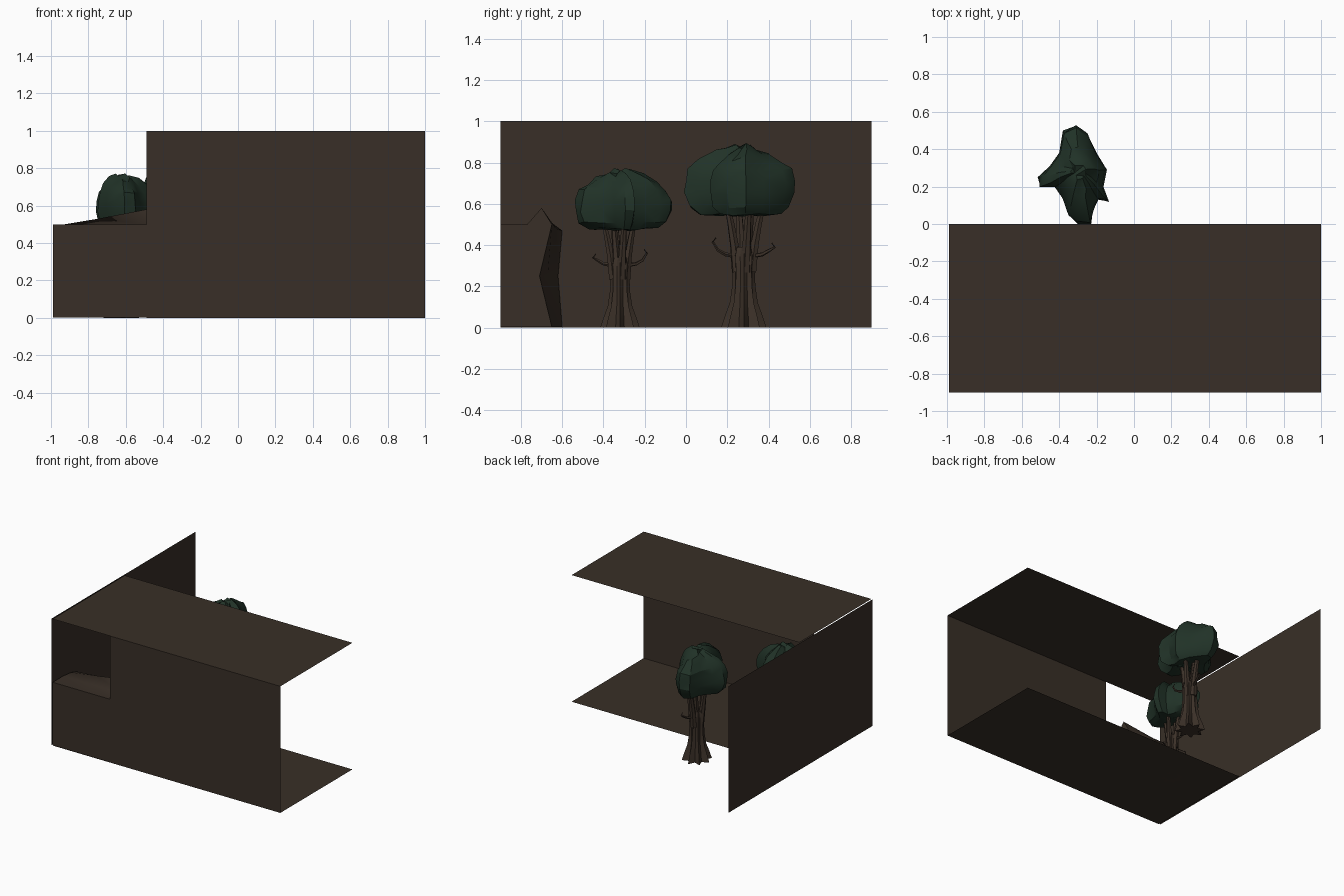
import bpy, bmesh, math, random
from mathutils import Vector, Matrix

if "Cube" in bpy.data.objects:
    bpy.data.objects.remove(bpy.data.objects["Cube"])

random.seed(4)


def mat(name, rgb):
    m = bpy.data.materials.new(name)
    m.diffuse_color = (*rgb, 1)
    m.use_nodes = True
    m.node_tree.nodes["Principled BSDF"].inputs["Base Color"].default_value = m.diffuse_color
    return m


EARTH = mat("dark earth brown", (0.040, 0.028, 0.020))
BARK = mat("bark brown", (0.044, 0.030, 0.021))
LEAF = mat("dark leaf green", (0.0150, 0.0320, 0.0205))


def finish(bm, name, material, smooth=None, matrix=None):
    bmesh.ops.recalc_face_normals(bm, faces=bm.faces)
    if matrix:
        bm.transform(matrix)
    me = bpy.data.meshes.new(name)
    bm.to_mesh(me)
    bm.free()
    ob = bpy.data.objects.new(name, me)
    bpy.context.collection.objects.link(ob)
    me.materials.append(material)
    if smooth:
        bpy.ops.object.select_all(action='DESELECT')
        ob.select_set(True)
        bpy.context.view_layer.objects.active = ob
        bpy.ops.object.shade_smooth_by_angle(angle=math.radians(smooth))
    return ob


def loft(bm, rings):
    """Skin a list of closed rings and cap both ends."""
    vs = [[bm.verts.new(p) for p in r] for r in rings]
    n = len(vs[0])
    for a, b in zip(vs, vs[1:]):
        for i in range(n):
            j = (i + 1) % n
            bm.faces.new((a[i], a[j], b[j], b[i]))
    bm.faces.new(vs[0][::-1])
    bm.faces.new(vs[-1])


def panel(name, corners):
    bm = bmesh.new()
    bm.faces.new([bm.verts.new(c) for c in corners])
    me = finish(bm, name, EARTH)
    return me


# thin panels: floor, ceiling, front wall, long left wall
for name, z in (("floor", 0), ("ceiling", 1)):
    panel(name, [(-.99, -.9, z), (1, -.9, z), (1, 0, z), (-.99, 0, z)])
panel("front_wall", [(-.49, -.9, 0), (1, -.9, 0), (1, -.9, 1), (-.49, -.9, 1)])
panel("left_wall", [(-1, .9, 0), (-1, -.9, 0), (-1, -.9, 1), (-1, .9, 1)])

# rocky bank filling the gap at the front left
bank_end = [(-.9, .003), (-.65, .003), (-.71, .25), (-.65, .5), (-.70, .58), (-.77, .5), (-.9, .5)]
bank_mid = [(-.9, .003), (-.63, .003), (-.67, .25), (-.63, .48), (-.68, .53), (-.77, .5), (-.9, .5)]
bank_wall = [(-.9, .003), (-.60, .003), (-.62, .25), (-.60, .47), (-.67, .49), (-.77, .5), (-.9, .5)]
bm = bmesh.new()
loft(bm, [[(x, y, z) for y, z in prof]
          for x, prof in ((-.99, bank_wall), (-.75, bank_mid), (-.49, bank_end))])
finish(bm, "rock_bank", EARTH, 50)


def tube(bm, pts, r0, r1, sides=6):
    """Tapered limb along a path."""
    pts = [Vector(p) for p in pts]
    rings = []
    for k, p in enumerate(pts):
        d = (pts[min(k + 1, len(pts) - 1)] - pts[max(k - 1, 0)]).normalized()
        q = d.to_track_quat('Z', 'Y')
        r = r0 + (r1 - r0) * k / (len(pts) - 1)
        rings.append([p + q @ Vector((r * math.cos(t), r * math.sin(t), 0))
                      for t in (2 * math.pi * i / sides for i in range(sides))])
    loft(bm, rings)


# crown outline seen from above, relative to the trunk
OUTLINE = [(-.02, .245), (-.09, .22), (-.11, .10), (-.16, .03), (-.225, -.03), (-.21, -.08),
           (-.13, -.08), (-.09, -.14), (-.06, -.23), (-.01, -.28), (.06, -.29), (.07, -.21),
           (.10, -.15), (.155, -.16), (.125, -.08), (.145, .01), (.09, .10), (.04, .20)]
CROWN_RINGS = [(.35, .545), (.72, .55), (.92, .585), (1, .65), (.99, .71),
               (.92, .765), (.74, .81), (.50, .85), (.22, .875)]


def tree(prefix, x, y, scale, turn):
    mtx = (Matrix.Translation((x, y, 0)) @ Matrix.Rotation(turn, 4, 'Z')
           @ Matrix.Scale(scale, 4))
    # fluted trunk with a flared root base
    bm = bmesh.new()
    rings = []
    for r, z, flute in ((.105, 0, .22), (.09, .05, .2), (.066, .12, .16), (.055, .2, .12),
                        (.052, .28, .1), (.056, .35, .1), (.045, .39, .1)):
        rings.append([(r * (1 + flute * (-1) ** i - flute * .8) * math.cos(math.pi * i / 8),
                       r * (1 + flute * (-1) ** i - flute * .8) * math.sin(math.pi * i / 8), z)
                      for i in range(16)])
    loft(bm, rings)
    finish(bm, prefix + "_trunk", BARK, 30, mtx)
    # main limbs rising into the crown
    bm = bmesh.new()
    for px, py in ((.01, -.065), (-.05, -.02), (-.01, .03), (.05, .02), (.0, .075)):
        tube(bm, [(px * .5, py * .5, .27), (px * .8, py * .7, .40),
                  (px * 1.0, py * .95, .50), (px * 1.3, py * 1.25, .60)], .026, .014)
    # bare hooked side branches
    for s in (-1, 1):
        tube(bm, [(0, s * .03, .345), (.02, s * .09, .355), (.03, s * .125, .375),
                  (.03, s * .15, .415 if s < 0 else .39), (.03, s * .135, .435 if s < 0 else .41)],
             .012, .004, 5)
    finish(bm, prefix + "_branches", BARK, 30, mtx)
    # lumpy crown
    bm = bmesh.new()
    rings = []
    for k, (s, z) in enumerate(CROWN_RINGS):
        ring = []
        for px, py in OUTLINE:
            wob = 1 if s == 1 else 1 + random.uniform(-.05, .04)
            lump = random.uniform(-.008, .008) + (.015 * math.sin(py * 22 + px * 9) if k > 5 else 0)
            # pull the deep notches out a little away from the widest ring
            ring.append((px * s * wob, py * s * wob + (.01 if k > 6 else 0), z + lump))
        rings.append(ring)
    loft(bm, rings)
    bmesh.ops.triangulate(bm, faces=bm.faces)
    finish(bm, prefix + "_crown", LEAF, 30, mtx)


tree("back_tree", -.29, .28, 1, 0)
tree("front_tree", -.625, -.32, .87, math.pi)
